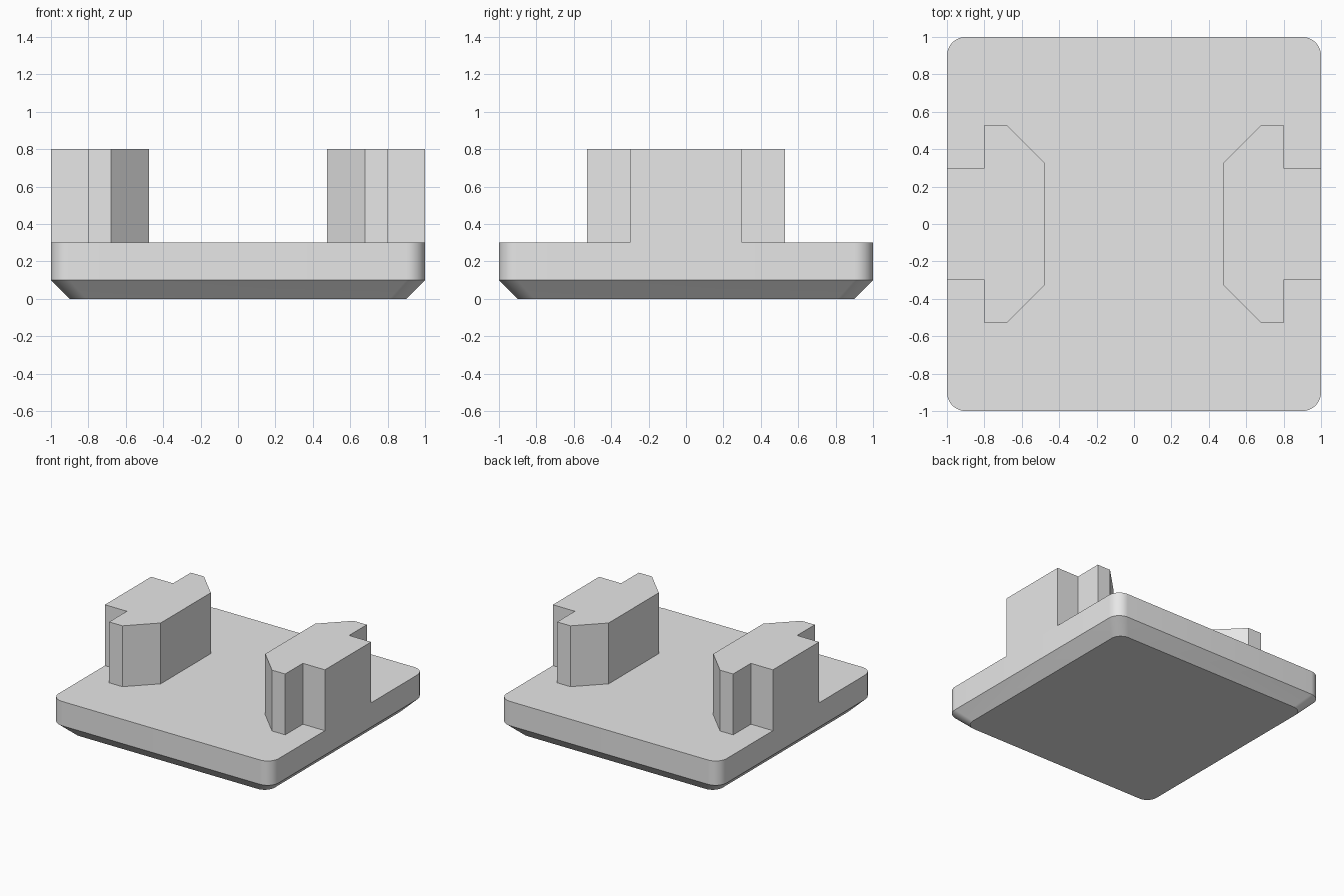
import bpy
import bmesh
from math import cos, sin, pi

cube = bpy.data.objects.get("Cube")
if cube:
    bpy.data.objects.remove(cube, do_unlink=True)

grey = bpy.data.materials.new("light_grey")
grey.use_nodes = True
grey.diffuse_color = (0.8, 0.8, 0.8, 1)
grey.node_tree.nodes["Principled BSDF"].inputs["Base Color"].default_value = grey.diffuse_color


def loft(name, outline, levels):
    """Closed solid from one outline, stacked as (height, scale) levels."""
    bm = bmesh.new()
    rings = [[bm.verts.new((x * s, y * s, z)) for x, y in outline] for z, s in levels]
    count = len(outline)
    for low, high in zip(rings, rings[1:]):
        for i in range(count):
            j = (i + 1) % count
            bm.faces.new((low[i], low[j], high[j], high[i]))
    bm.faces.new(rings[0][::-1])
    bm.faces.new(rings[-1])
    bmesh.ops.recalc_face_normals(bm, faces=bm.faces)
    mesh = bpy.data.meshes.new(name)
    bm.to_mesh(mesh)
    bm.free()
    mesh.materials.append(grey)
    obj = bpy.data.objects.new(name, mesh)
    bpy.context.collection.objects.link(obj)
    return obj


def rounded_square(half, radius, steps):
    points = []
    for quarter, (sx, sy) in enumerate([(1, 1), (-1, 1), (-1, -1), (1, -1)]):
        for k in range(steps + 1):
            a = (quarter + k / steps) * pi / 2
            points.append((sx * (half - radius) + radius * cos(a),
                           sy * (half - radius) + radius * sin(a)))
    return points


# Base plate with rounded corners and a tapered underside
base = loft("base_plate", rounded_square(1, 0.1, 12), [(0, 0.9), (0.1, 1), (0.3, 1)])
bpy.ops.object.select_all(action='DESELECT')
base.select_set(True)
bpy.context.view_layer.objects.active = base
bpy.ops.object.shade_smooth_by_angle(angle=pi / 6)

# Two upright T-shaped rail blocks, flush with the plate's sides
half_profile = [(1, 0.3), (0.8, 0.3), (0.8, 0.53), (0.68, 0.53), (0.475, 0.325)]
profile = half_profile + [(x, -y) for x, y in reversed(half_profile)]
for name, side in (("left_block", 1), ("right_block", -1)):
    loft(name, [(side * x, y) for x, y in profile], [(0.3, 1), (0.8, 1)])
